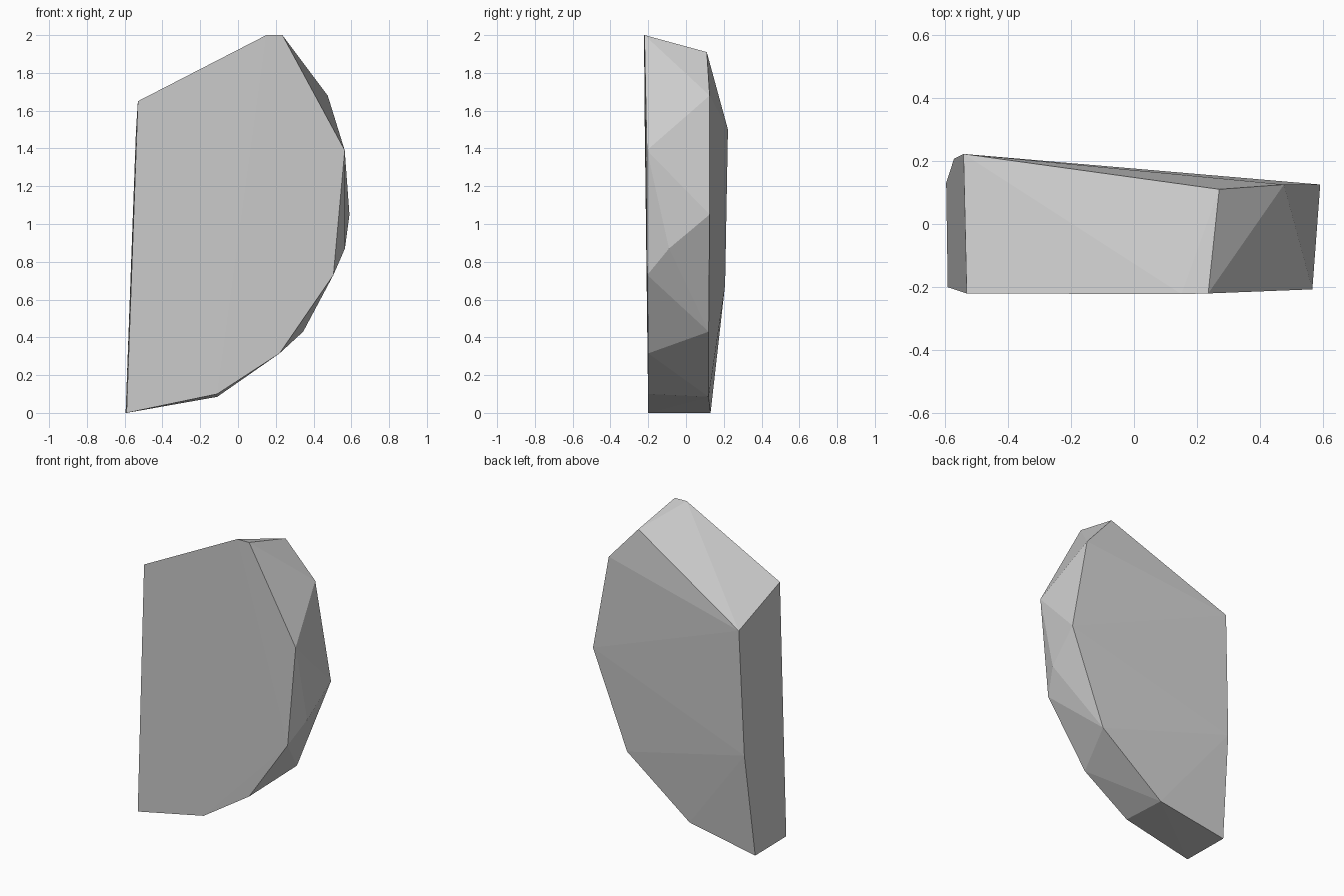
import bpy, bmesh

# Outline of the flat front face
front_rim = [(-0.59, -0.2, 0), (-0.53, -0.22, 1.65), (0.15, -0.222, 2.0),
             (0.235, -0.22, 2.0), (0.565, -0.207, 1.39), (0.505, -0.205, 0.73),
             (0.22, -0.2, 0.315), (-0.11, -0.2, 0.10)]
# Outline of the rear edge, plus one chip on the right side
rear_rim = [(0.27, 0.11, 1.91), (0.475, 0.125, 1.68), (0.59, 0.125, 1.05),
            (0.345, 0.12, 0.43), (-0.11, 0.12, 0.085), (-0.595, 0.13, 0),
            (0.566, -0.09, 0.87)]
# Raised ridge at the back left
back_ridge = [(-0.54, 0.222, 1.5), (-0.57, 0.207, 0.68)]

# Faceted stone slab skinned over the outlines
bm = bmesh.new()
for p in front_rim + rear_rim + back_ridge:
    bm.verts.new(p)
bmesh.ops.convex_hull(bm, input=bm.verts[:])
bmesh.ops.recalc_face_normals(bm, faces=bm.faces[:])
mesh = bpy.data.meshes.new("stone_slab")
bm.to_mesh(mesh)
bm.free()
stone = bpy.data.objects.new("stone_slab", mesh)
bpy.context.collection.objects.link(stone)
